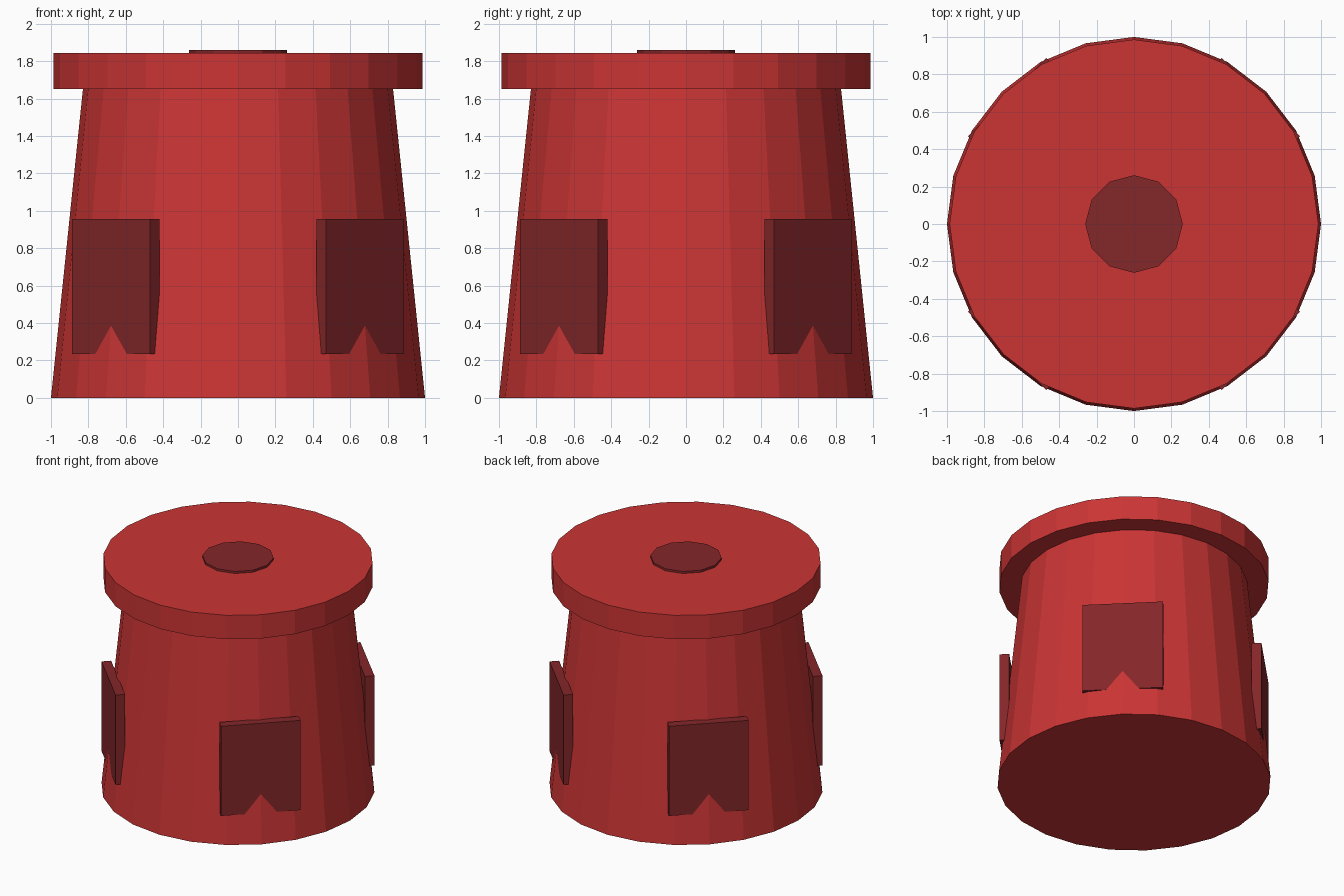
import bpy
from math import pi, cos, sin

if "Cube" in bpy.data.objects:
    bpy.data.objects.remove(bpy.data.objects["Cube"])


def material(name, color):
    mat = bpy.data.materials.new(name)
    mat.diffuse_color = (*color, 1)
    mat.use_nodes = True
    mat.node_tree.nodes["Principled BSDF"].inputs["Base Color"].default_value = mat.diffuse_color
    return mat


RED = material("red", (0.6, 0.035, 0.035))
DARK = material("dark_red", (0.23, 0.02, 0.023))


def finish(name, mat):
    obj = bpy.context.object
    obj.name = name
    obj.data.materials.append(mat)
    return obj


def drum(name, sides, r_bottom, r_top, z0, z1, mat):
    bpy.ops.mesh.primitive_cone_add(vertices=sides, radius1=r_bottom, radius2=r_top,
                                    depth=z1 - z0, location=(0, 0, (z0 + z1) / 2))
    return finish(name, mat)


# Tapered body, flat lid and low cap on top
drum("body", 24, 1.0, 0.829, 0, 1.652, RED)
drum("lid", 24, 0.986, 0.986, 1.652, 1.844, RED)
drum("cap", 12, 0.261, 0.261, 1.80, 1.861, DARK)

# Four upright plates on the diagonals, partly sunk into the body
inner, outer, width, z0, z1 = 0.889, 0.96, 0.59, 0.234, 0.957
for i in range(4):
    a = pi / 4 + i * pi / 2
    r = (inner + outer) / 2
    bpy.ops.mesh.primitive_cube_add(size=1, location=(r * cos(a), r * sin(a), (z0 + z1) / 2),
                                    rotation=(0, 0, a))
    plate = finish(f"side_plate_{i + 1}", DARK)
    plate.scale = (outer - inner, width, z1 - z0)
